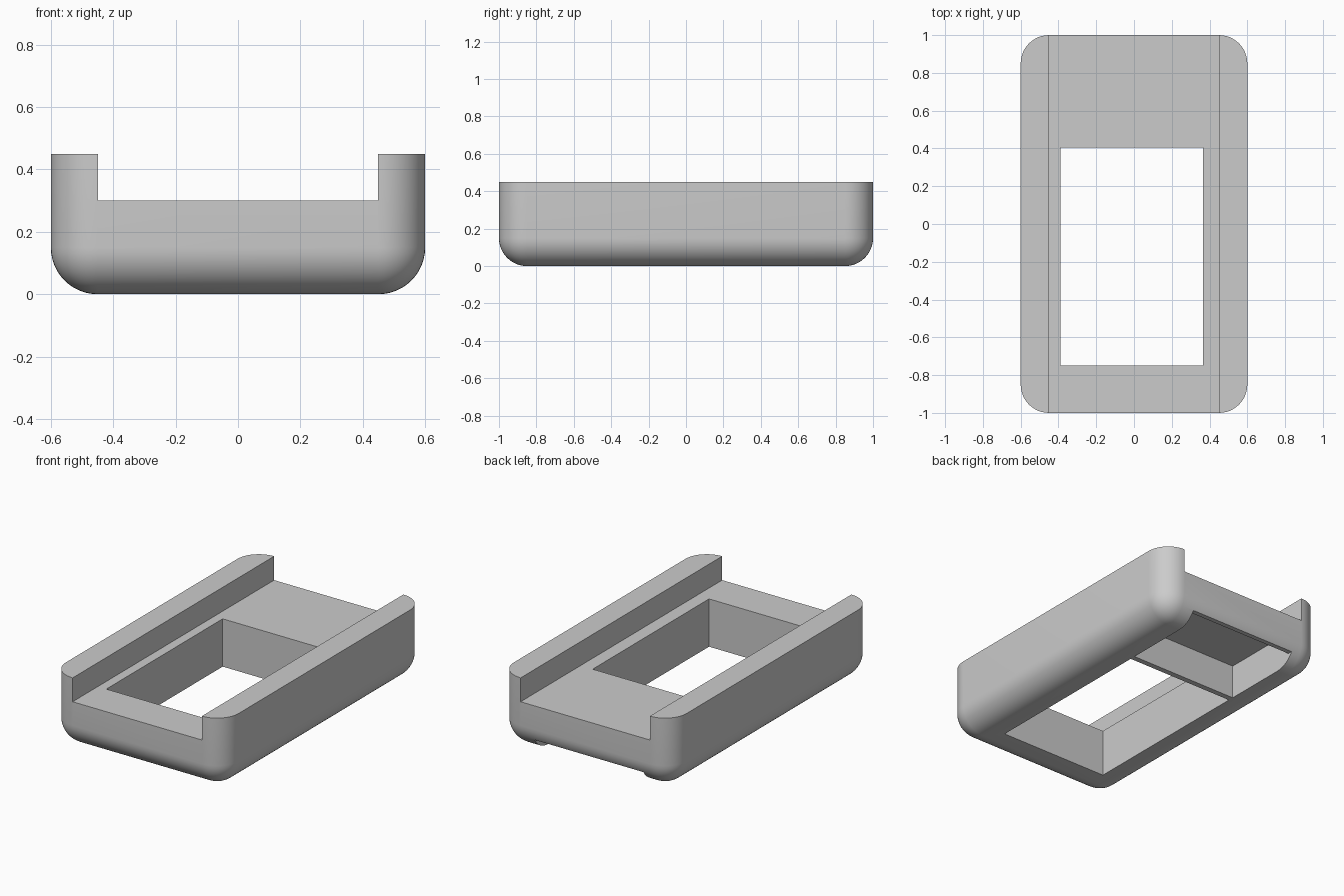
import bpy, bmesh

if "Cube" in bpy.data.objects:
    bpy.data.objects.remove(bpy.data.objects["Cube"])

grey = bpy.data.materials.new("plain grey")
grey.diffuse_color = (0.6, 0.6, 0.6, 1)
grey.use_nodes = True
grey.node_tree.nodes["Principled BSDF"].inputs["Base Color"].default_value = grey.diffuse_color


def make_object(name, bm):
    bmesh.ops.recalc_face_normals(bm, faces=bm.faces)
    mesh = bpy.data.meshes.new(name)
    bm.to_mesh(mesh)
    bm.free()
    mesh.materials.append(grey)
    obj = bpy.data.objects.new(name, mesh)
    bpy.context.collection.objects.link(obj)
    return obj


def extrude_profile(name, points, x0, x1):
    """Closed (y, z) profile swept along x."""
    bm = bmesh.new()
    face = bm.faces.new([bm.verts.new((x0, y, z)) for y, z in points])
    geom = bmesh.ops.extrude_face_region(bm, geom=[face])["geom"]
    verts = [g for g in geom if isinstance(g, bmesh.types.BMVert)]
    bmesh.ops.translate(bm, verts=verts, vec=(x1 - x0, 0, 0))
    return make_object(name, bm)


def rect(y0, y1, z0, z1):
    return [(y0, z0), (y1, z0), (y1, z1), (y0, z1)]


# Tray block: rounded upright corners and rounded underside
bm = bmesh.new()
bmesh.ops.create_cube(bm, size=1)
for v in bm.verts:
    v.co = (v.co.x * 1.2, v.co.y * 2.0, (v.co.z + 0.5) * 0.45)
edges = [e for e in bm.edges if min(v.co.z for v in e.verts) < 0.01]
bmesh.ops.bevel(bm, geom=edges, offset=0.15, segments=12, profile=0.5,
                affect='EDGES', clamp_overlap=False)
tray = make_object("tray", bm)

# Cutters: top channel, through window, underside pocket open under the rear lip
pocket = [(0.44, -0.1), (1.1, -0.1), (1.1, 0.075),
          (0.95, 0.075), (0.95, 0.215), (0.44, 0.215)]
cutters = [
    extrude_profile("channel_cutter", rect(-1.2, 1.2, 0.3, 0.6), -0.449, 0.449),
    extrude_profile("window_cutter", rect(-0.75, 0.405, -0.1, 0.4), -0.39, 0.365),
    extrude_profile("pocket_cutter", pocket, -0.39, 0.365),
]

bpy.context.view_layer.objects.active = tray
tray.select_set(True)
for cutter in cutters:
    cutter.hide_render = True
    mod = tray.modifiers.new(cutter.name, 'BOOLEAN')
    mod.operation = 'DIFFERENCE'
    mod.solver = 'EXACT'
    mod.object = cutter
    bpy.ops.object.modifier_apply(modifier=mod.name)
for cutter in cutters:
    bpy.data.objects.remove(cutter)

# Smooth fillets, crisp cut edges
bpy.ops.object.shade_smooth_by_angle(angle=0.52)
